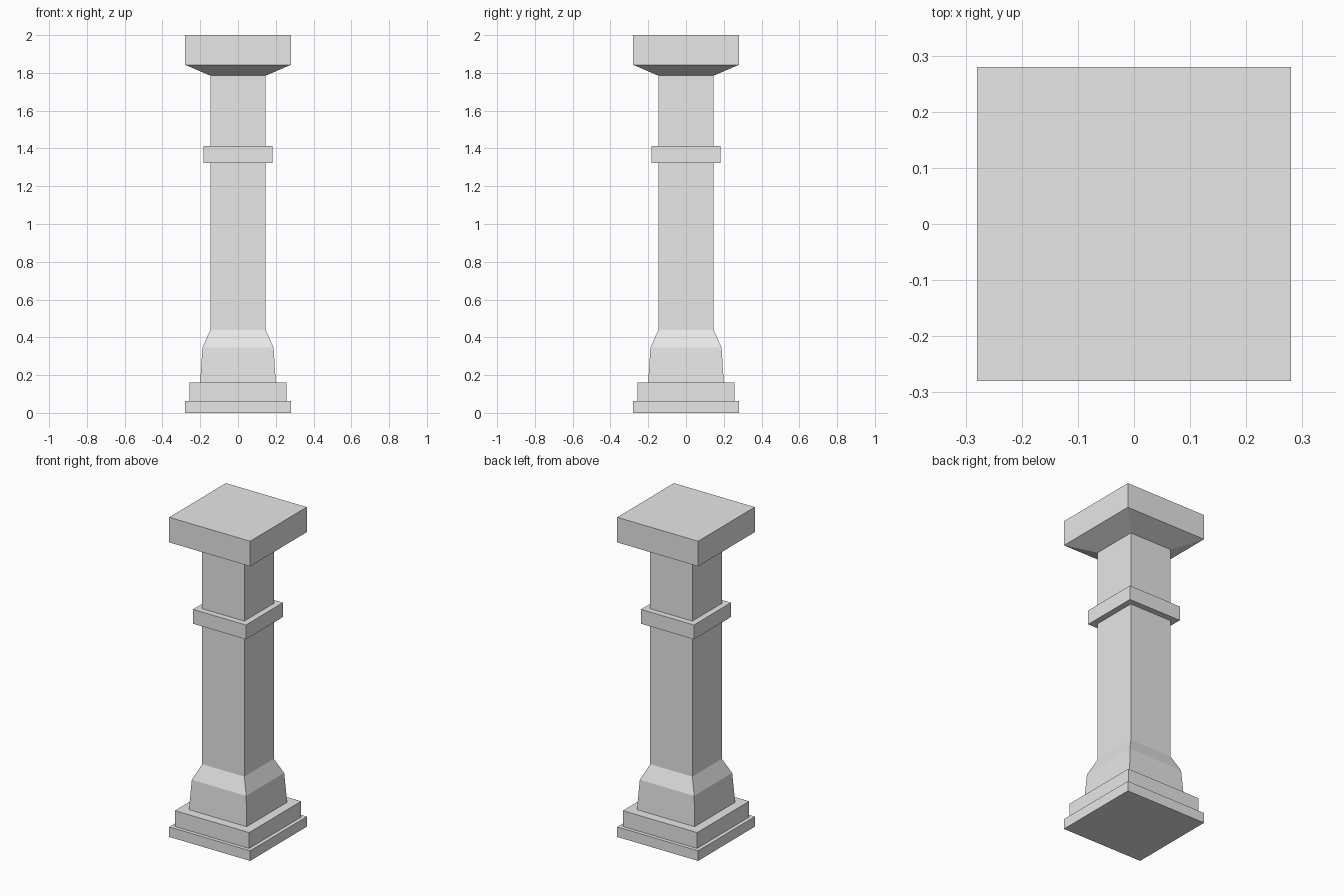
import bpy, bmesh
from math import pi, sqrt
from mathutils import Matrix

cube = bpy.data.objects.get("Cube")
if cube:
    bpy.data.objects.remove(cube, do_unlink=True)

# Single stone colour
stone = bpy.data.materials.new("light_grey_stone")
stone.use_nodes = True
stone.diffuse_color = (0.8, 0.8, 0.8, 1)
stone.node_tree.nodes["Principled BSDF"].inputs["Base Color"].default_value = (0.8, 0.8, 0.8, 1)


def square_part(name, z0, z1, half0, half1=None):
    """Square block or tapered block between two heights."""
    half1 = half0 if half1 is None else half1
    bm = bmesh.new()
    place = Matrix.Translation((0, 0, (z0 + z1) / 2)) @ Matrix.Rotation(pi / 4, 4, "Z")
    bmesh.ops.create_cone(bm, cap_ends=True, segments=4, radius1=half0 * sqrt(2),
                          radius2=half1 * sqrt(2), depth=z1 - z0, matrix=place)
    mesh = bpy.data.meshes.new(name)
    bm.to_mesh(mesh)
    bm.free()
    mesh.materials.append(stone)
    obj = bpy.data.objects.new(name, mesh)
    bpy.context.collection.objects.link(obj)
    return obj


# Stepped base
square_part("plinth_lower", 0, 0.063, 0.28)
square_part("plinth_upper", 0.063, 0.162, 0.257)

# Tapered foot
square_part("foot", 0.162, 0.347, 0.2, 0.188)
square_part("foot_shoulder", 0.347, 0.44, 0.188, 0.146)

# Shaft with a raised band
square_part("shaft", 0.44, 1.785, 0.146)
square_part("shaft_band", 1.323, 1.413, 0.183)

# Flared capital and top slab
square_part("capital_flare", 1.785, 1.843, 0.146, 0.28)
square_part("capital_slab", 1.843, 2, 0.28)
